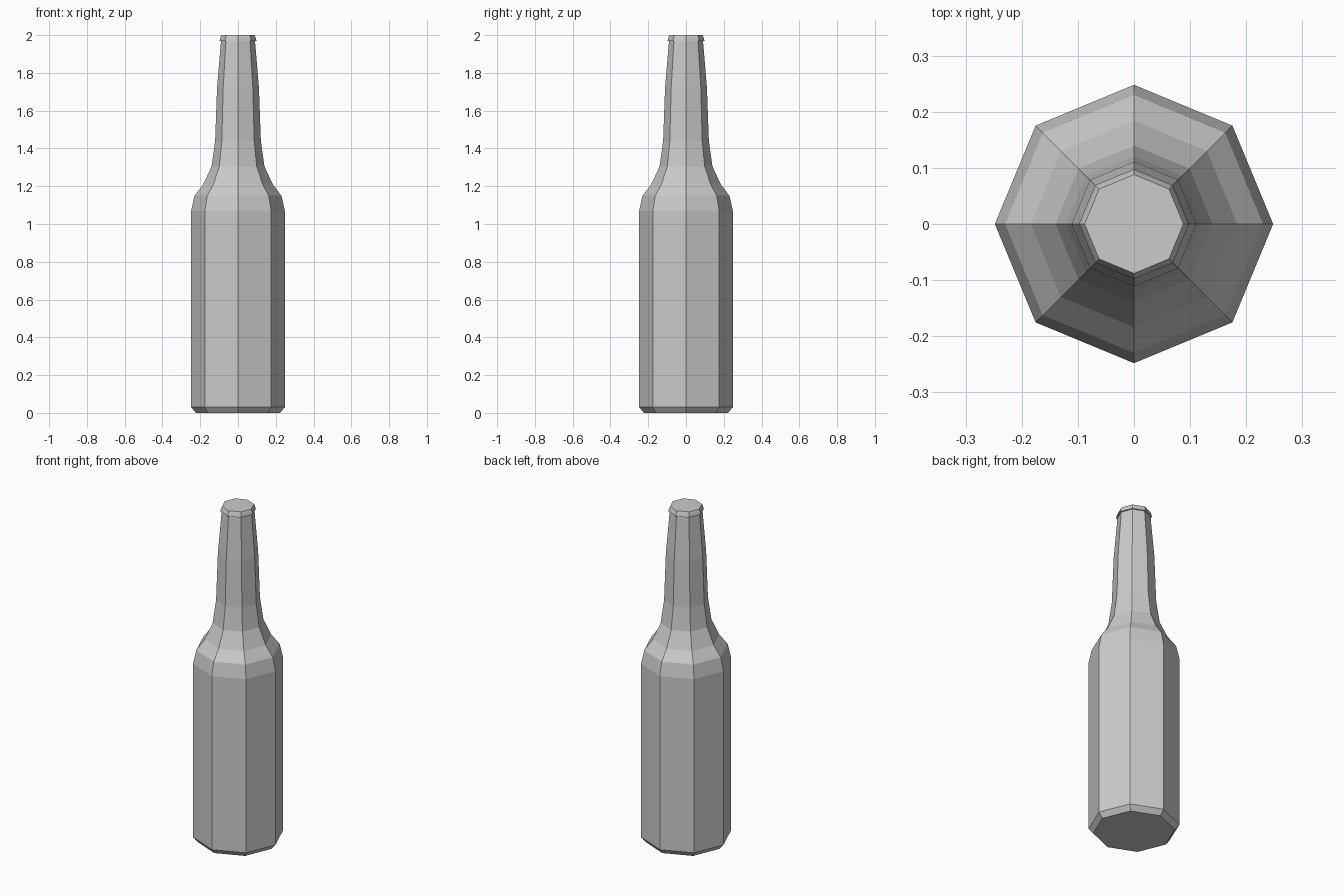
import bpy, bmesh
from math import cos, sin, pi

if "Cube" in bpy.data.objects:
    bpy.data.objects.remove(bpy.data.objects["Cube"])

SIDES = 8


def lathe(name, profile):
    """Revolve (radius, height) points into a closed, flat-faced solid."""
    bm = bmesh.new()
    rings = [[bm.verts.new((r * cos(2 * pi * i / SIDES), r * sin(2 * pi * i / SIDES), z))
              for i in range(SIDES)] for r, z in profile]
    for low, high in zip(rings, rings[1:]):
        for i in range(SIDES):
            j = (i + 1) % SIDES
            bm.faces.new((low[i], low[j], high[j], high[i]))
    bm.faces.new(rings[0][::-1])
    bm.faces.new(rings[-1])
    mesh = bpy.data.meshes.new(name)
    bm.to_mesh(mesh)
    bm.free()
    obj = bpy.data.objects.new(name, mesh)
    bpy.context.collection.objects.link(obj)
    return obj


# Bottle: bevelled base, straight body, sloped shoulder, tapering neck,
# then the small overhanging cap at the mouth
lathe("bottle", [
    (0.223, 0.0), (0.248, 0.03), (0.248, 1.07), (0.23, 1.15),
    (0.184, 1.21), (0.14, 1.305), (0.121, 1.44), (0.111, 1.72),
    (0.09, 1.97), (0.098, 1.97), (0.094, 1.985), (0.088, 2.0),
])
